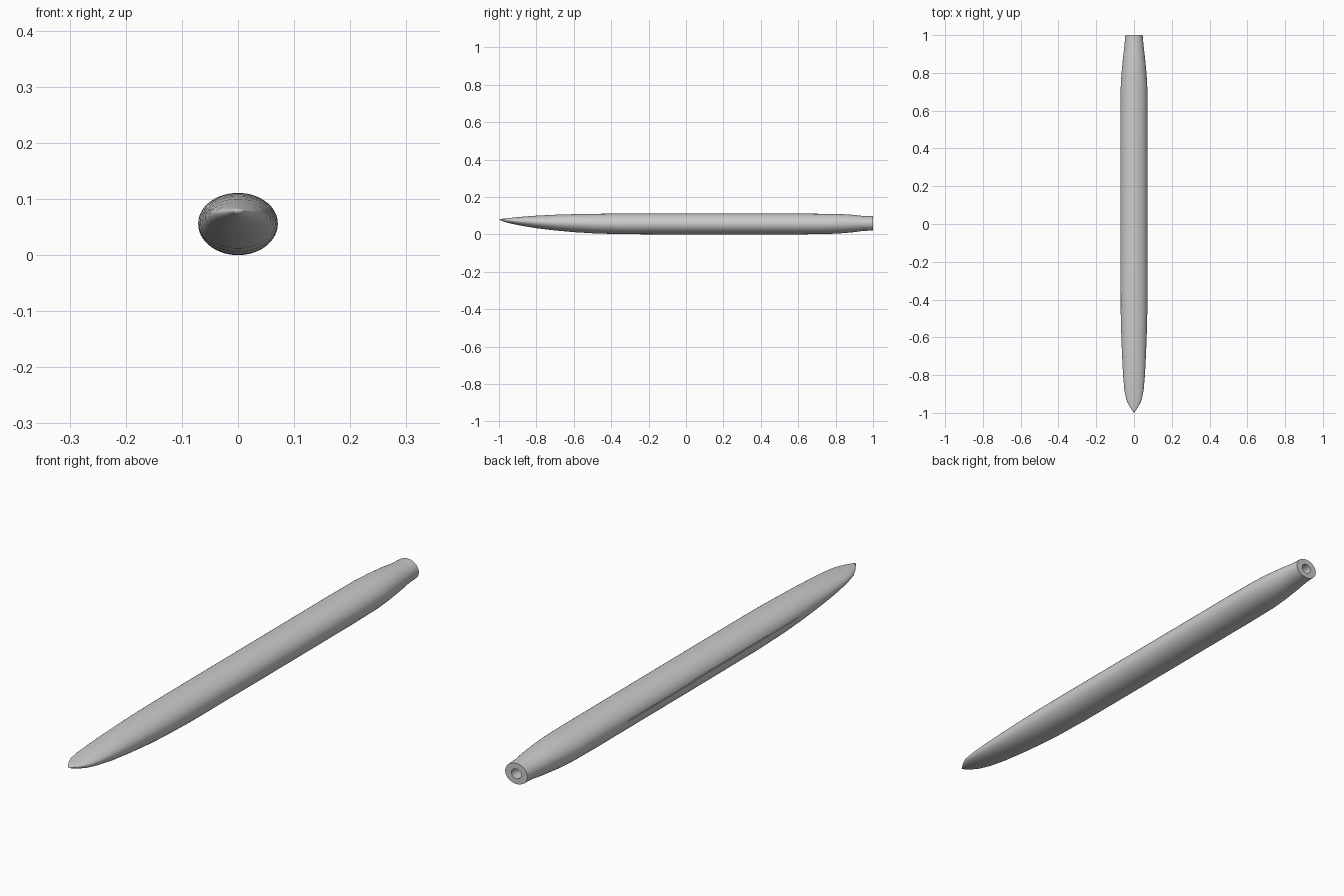
import bpy, bmesh, math

cube = bpy.data.objects.get("Cube")
if cube:
    bpy.data.objects.remove(cube, do_unlink=True)

SIDES = 64

# Body stations: y, half width, bottom z, widest z, top z
STATIONS = [
    (-0.985, 0.011, 0.073, 0.079, 0.083),
    (-0.96, 0.027, 0.064, 0.077, 0.086),
    (-0.93, 0.041, 0.056, 0.075, 0.089),
    (-0.88, 0.051, 0.046, 0.071, 0.094),
    (-0.8, 0.058, 0.033, 0.066, 0.100),
    (-0.7, 0.063, 0.021, 0.062, 0.105),
    (-0.6, 0.067, 0.012, 0.059, 0.108),
    (-0.5, 0.070, 0.006, 0.057, 0.110),
    (-0.35, 0.071, 0.001, 0.056, 0.111),
    (0.0, 0.071, 0.0, 0.056, 0.111),
    (0.6, 0.071, 0.0, 0.056, 0.111),
    (0.75, 0.070, 0.002, 0.056, 0.110),
    (0.82, 0.064, 0.005, 0.057, 0.109),
    (0.9, 0.056, 0.012, 0.058, 0.104),
    (0.95, 0.050, 0.019, 0.058, 0.098),
    (1.0, 0.046, 0.020, 0.058, 0.097),
    # rear bore
    (1.0, 0.020, 0.040, 0.058, 0.076),
    (0.85, 0.020, 0.040, 0.058, 0.076),
]


def add_ring(bm, y, half, low, mid, high):
    ring = []
    for i in range(SIDES):
        a = math.tau * i / SIDES
        s = math.sin(a)
        reach = high - mid if s > 0 else mid - low
        ring.append(bm.verts.new((half * math.cos(a), y, mid + reach * s)))
    return ring


def make_object(name, bm):
    bmesh.ops.recalc_face_normals(bm, faces=bm.faces)
    mesh = bpy.data.meshes.new(name)
    bm.to_mesh(mesh)
    bm.free()
    obj = bpy.data.objects.new(name, mesh)
    bpy.context.collection.objects.link(obj)
    return obj


# Lofted hull with pointed nose and hollow tail
bm = bmesh.new()
rings = [add_ring(bm, *station) for station in STATIONS]
tip = bm.verts.new((0, -1, 0.08))
for i in range(SIDES):
    j = (i + 1) % SIDES
    bm.faces.new((tip, rings[0][i], rings[0][j]))
    for a, b in zip(rings, rings[1:]):
        bm.faces.new((a[i], b[i], b[j], a[j]))
bm.faces.new(rings[-1])
body = make_object("body", bm)

# Thin stepped seam cut into the right side
for name, start, end, z in (("front_seam_cutter", -0.56, 0.05, 0.062),
                            ("rear_seam_cutter", 0.05, 0.44, 0.059)):
    bm = bmesh.new()
    bmesh.ops.create_cube(bm, size=1)
    bmesh.ops.scale(bm, vec=(0.008, end - start, 0.003), verts=bm.verts)
    bmesh.ops.translate(bm, vec=(-0.0715, (start + end) / 2, z), verts=bm.verts)
    cutter = make_object(name, bm)
    cutter.hide_render = True
    cutter.hide_set(True)
    cut = body.modifiers.new(name, "BOOLEAN")
    cut.operation = "DIFFERENCE"
    cut.solver = "EXACT"
    cut.object = cutter

# Smooth shading with a crisp tail rim
bpy.ops.object.select_all(action="DESELECT")
body.select_set(True)
bpy.context.view_layer.objects.active = body
bpy.ops.object.shade_smooth_by_angle(angle=math.radians(40))
